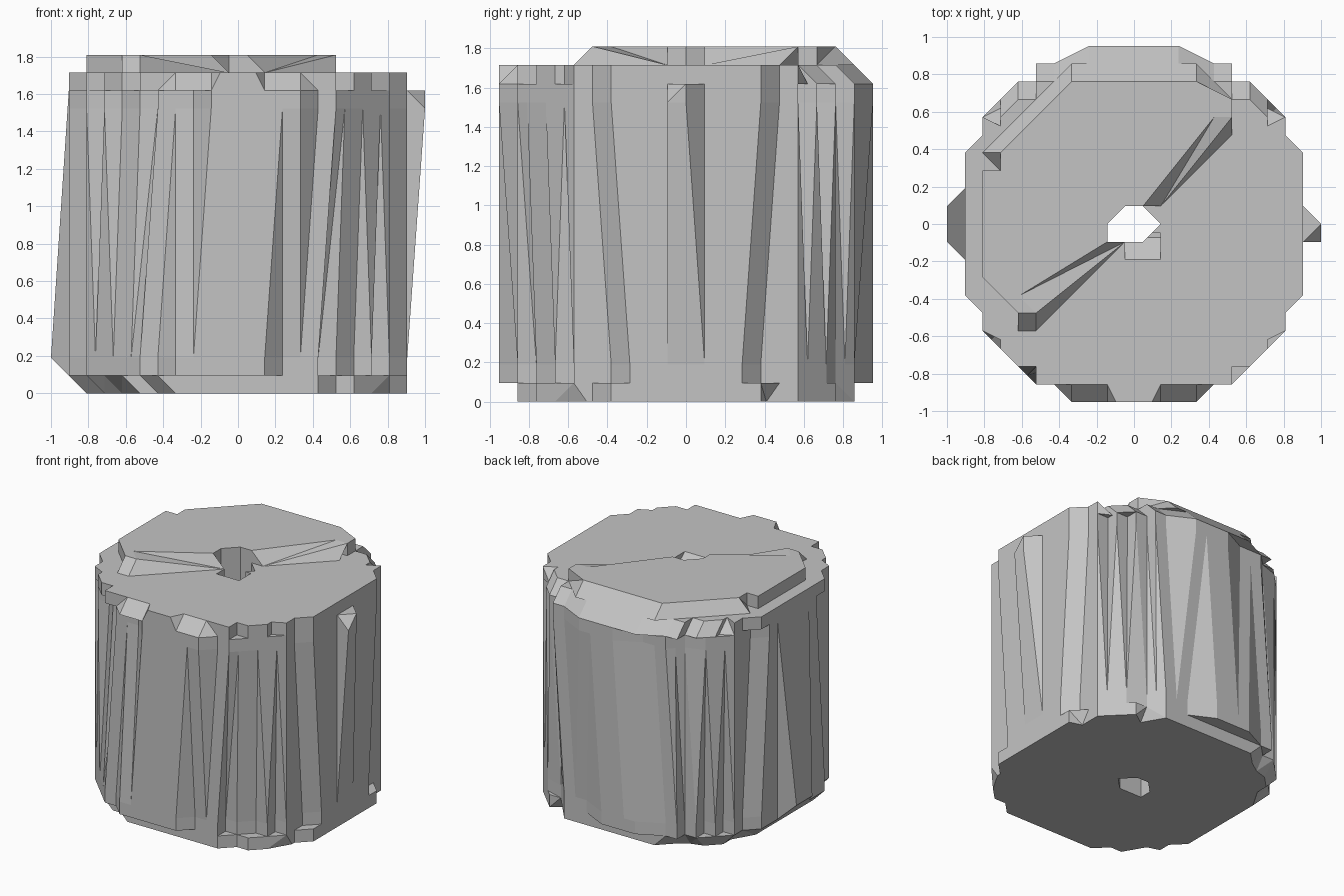
import bpy, bmesh

cube = bpy.data.objects.get("Cube")
if cube:
    bpy.data.objects.remove(cube, do_unlink=True)

U = 2 / 21  # grid unit of the blocky shape

mat = bpy.data.materials.new("plain_grey")
mat.use_nodes = True
GREY = (0.55, 0.55, 0.55, 1)
mat.diffuse_color = GREY
mat.node_tree.nodes["Principled BSDF"].inputs["Base Color"].default_value = GREY


def around(quarter):
    """Mirror a quarter outline into a full counter-clockwise loop."""
    back = quarter[::-1]
    return (quarter + [(-x, y) for x, y in back]
            + [(-x, -y) for x, y in quarter] + [(x, -y) for x, y in back])


def push(value, amount):
    """Move a coordinate away from the centre."""
    return value + amount if value > 0 else value - amount


def finish(name, bm):
    bmesh.ops.remove_doubles(bm, verts=bm.verts[:], dist=0.0005)
    bmesh.ops.recalc_face_normals(bm, faces=bm.faces)
    me = bpy.data.meshes.new(name)
    bm.to_mesh(me)
    bm.free()
    me.materials.append(mat)
    ob = bpy.data.objects.new(name, me)
    bpy.context.collection.objects.link(ob)
    return ob


def loft(name, rings):
    """Join (height, outline) rings, all in grid units, and cap both ends."""
    bm = bmesh.new()
    loops = [[bm.verts.new((x * U, y * U, z * U)) for x, y in pts] for z, pts in rings]
    n = len(loops[0])
    for a, b in zip(loops, loops[1:]):
        for i in range(n):
            j = (i + 1) % n
            bm.faces.new((a[i], a[j], b[j], b[i]))
    bm.faces.new(loops[0][::-1])
    bm.faces.new(loops[-1])
    bmesh.ops.remove_doubles(bm, verts=bm.verts[:], dist=0.0005)
    bmesh.ops.triangulate(bm, faces=bm.faces[:])
    return finish(name, bm)


def hull(name, pts):
    bm = bmesh.new()
    for p in pts:
        bm.verts.new([c * U for c in p])
    bmesh.ops.convex_hull(bm, input=bm.verts[:])
    return finish(name, bm)


def cut(ob, cutter):
    mod = ob.modifiers.new("hole", 'BOOLEAN')
    mod.operation, mod.solver, mod.object = 'DIFFERENCE', 'EXACT', cutter
    bpy.context.view_layer.update()
    ev = ob.evaluated_get(bpy.context.evaluated_depsgraph_get())
    ob.data = bpy.data.meshes.new_from_object(ev)
    ob.modifiers.clear()


# Body: stepped outline, wide at the upper right and lower left, narrow opposite
wide = around([(9.5, 4), (8.5, 5), (8.5, 6), (7.5, 6), (7.5, 7), (6.5, 7), (6.5, 8),
               (5.5, 8), (5.5, 9), (4.5, 9), (3.5, 10), (2.5, 10), (2.5, 10)])
narrow = around([(9.5, 3), (8.5, 4), (8.5, 6), (7.5, 6), (7.5, 7), (6.5, 7), (5.5, 8),
                 (4.5, 8), (4.5, 9), (3.5, 9), (3.5, 9), (2.5, 9), (1.5, 10)])
notches = {(7.5, 6), (6.5, 7), (5.5, 8)}


def body_ring(top):
    out = []
    for i, (w, n) in enumerate(zip(wide, narrow)):
        x, y = w if (w[0] > 0) == top else n
        if (abs(w[0]), abs(w[1])) in notches and (i % 2 == 0) == top:
            x, y = push(x, 0.5), push(y, 0.5)
        if y > 9.5:
            x = push(x, -1)
        out.append((x, y))
    return out


low, high = body_ring(False), body_ring(True)
body = loft("body", [(1, low), (2, low), (16, high), (17, high)])

# Side ridges: one fades out upward, the other downward
hull("left_ridge", [(-9.5, -2, 1), (-9.5, 2, 1), (-10.5, -1, 2), (-10.5, 1, 2),
                    (-9.5, -2, 17), (-9.5, 2, 17)])
hull("right_ridge", [(9.5, -1, 17), (9.5, 1, 17), (10.5, -1, 16), (10.5, 0, 17),
                     (10.5, 0, 16), (9.5, -1, 2), (9.5, 1, 2)])

# Base: smaller flat foot, chamfered on the left and at a few teeth
foot = around([(9, 4), (8, 5), (8, 6), (7, 7), (6, 8), (5, 8), (4, 9)])
flare = [(push(x, 0.5), y) for x, y in foot]
sole = [(x + 0.5, push(y, -0.7 if i % 4 == 1 and abs(y) < 9 else 0))
        for i, (x, y) in enumerate(foot)]
base = loft("base", [(0, sole), (1, flare)])

# Collar: rim below the top, sloped at the back and partly at the front
rim = around([(9.5, 4), (8.5, 5), (8.5, 6), (7.5, 6.5), (7.5, 7), (6.5, 8), (5.5, 8),
              (5.5, 9), (4.5, 9), (3.5, 10), (1.5, 10), (1, 10)])
rim = [(push(x, -1), y) if y > 9 and abs(x) > 3 else (x, y) for x, y in rim]
rim_top = []
for x, y in rim:
    if y > 6 or (y < -9 and abs(x) > 1):
        y = push(y, -1)
    rim_top.append((x, y))
collar = loft("collar", [(17, rim), (18, rim_top)])

# Half top plate, ending along the hole
plate = [(-1.5, -1), (-1.5, 0), (-0.5, 1), (0.5, 1), (4.5, 6), (5.5, 6), (5.5, 7),
         (3.5, 8), (-3.5, 8), (-4.5, 7), (-5.5, 6), (-6.5, 5), (-7.5, 4), (-7.5, 3),
         (-8.5, 3), (-8.5, -3), (-6.5, -5), (-6.4, -4)]
plate_low = [(x - (1 if i in (10, 12) else 0), y + (1 if i in (7, 8, 9, 11) else 0))
             for i, (x, y) in enumerate(plate)]
loft("top_plate", [(18, plate_low), (19, plate)])

# Shallow ramps that sink from the plate edge down to the hole
hull("left_ramp", [(-6.5, -4, 19), (-5.5, -5, 19), (-6.5, -5, 19), (-5.5, -6, 18),
                   (-6.5, -6, 18), (-0.5, -1, 18), (-6.5, -4, 18)])
hull("left_ramp_edge", [(-6.4, -4, 19), (-1.5, -1, 19), (-0.5, -1, 18),
                        (-6.4, -4, 18), (-1.5, -1, 18)])
hull("right_ramp", [(4.5, 6, 19), (5.5, 6, 19), (5.5, 5, 18), (1.5, 1, 18),
                    (4.5, 6, 18)])
hull("right_ramp_edge", [(4.5, 6, 19), (0.5, 1, 19), (1.5, 1, 18), (4.5, 6, 18),
                         (0.5, 1, 18)])

# Centre hole with one notch, cut through the stack
hole = [(-1.5, -1), (0.5, -1), (1.5, 0), (0.5, 1), (-0.5, 1), (-1.5, 0)]
cutter = loft("hole_cutter", [(-1, hole), (20, hole)])
notch = hull("notch_cutter", [(x, y, z) for x in (-0.5, 1.5)
                              for y, z in ((-2, 18.2), (-2, 18), (-0.5, 18.2), (-0.5, 16.8))])
for part in (base, body, collar):
    cut(part, cutter)
cut(collar, notch)
for helper in (cutter, notch):
    bpy.data.objects.remove(helper, do_unlink=True)
